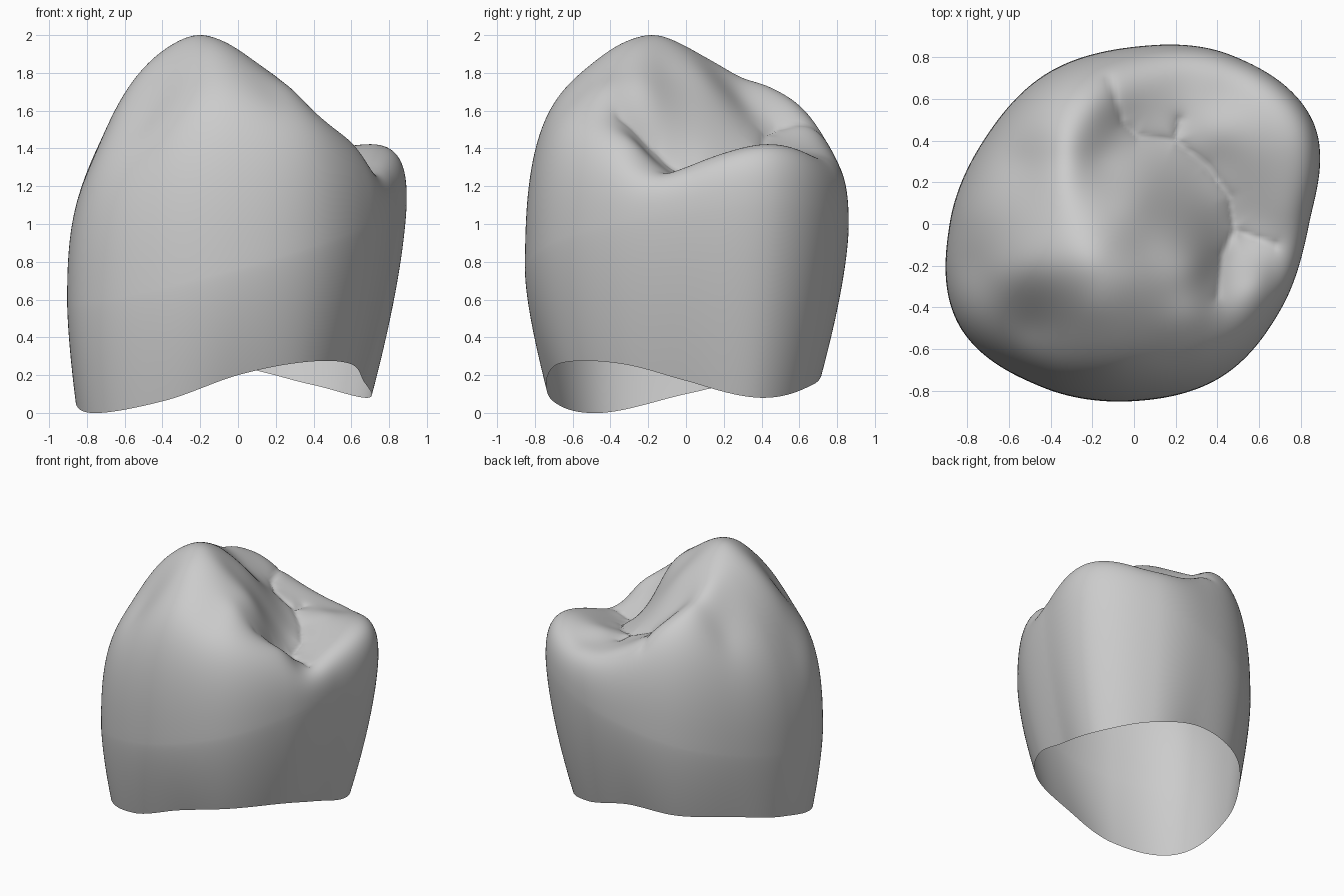
import bpy, bmesh, math
from mathutils import Vector

if "Cube" in bpy.data.objects:
    bpy.data.objects.remove(bpy.data.objects["Cube"], do_unlink=True)

AROUND, WALL, TOP = 216, 30, 76

# Widest outline radius, gum margin height and inward taper, every 30 degrees from +x
OUTLINE = [.84, .99, .935, .85, .835, .825, .885, .97, .9, .85, .845, .815]
MARGIN = [.17, .08, .15, .24, .22, .19, .10, 0, .06, .2, .27, .26]
TAPER = [.21, .2, .17, .16, .12, .08, .045, .07, .1, .14, .14, .16]

# Landmarks of the biting surface: main cusp, ridges, slopes, hollow, low cusps
LANDMARKS = [
    (-.2, -.17, 2), (-.5, -.2, 1.82), (-.65, -.23, 1.6), (-.8, -.2, 1.27),
    (-.2, -.4, 1.91), (-.15, -.57, 1.78), (-.1, -.73, 1.58), (-.5, -.5, 1.54),
    (0, -.22, 1.92), (.2, -.34, 1.78), (.3, -.42, 1.7), (.2, -.6, 1.66),
    (.4, -.5, 1.59), (.31, -.2, 1.63), (.42, -.2, 1.43), (.4, -.36, 1.58),
    (.55, -.42, 1.47), (.61, -.27, 1.4), (.69, -.24, 1.3),
    (-.24, 0, 1.94), (-.35, .2, 1.82), (-.33, .4, 1.74), (-.2, .58, 1.63),
    (-.05, .72, 1.46), (-.55, .3, 1.54),
    (.05, -.12, 1.84), (0, .1, 1.76), (.15, -.02, 1.69), (0, .27, 1.6),
    (-.17, .3, 1.68), (-.05, .48, 1.52), (.2, .4, 1.41), (.35, .28, 1.36),
    (.48, -.03, 1.29), (.68, -.1, 1.28), (.42, .45, 1.4), (.25, .7, 1.37),
    (.47, .62, 1.37), (.65, .45, 1.42), (.72, .25, 1.39), (.73, .05, 1.32),
]

# Fissure lines: the main curved groove and its two side branches
FISSURES = [
    [(-.12, .7), (-.05, .48), (.02, .42), (.2, .4), (.35, .28), (.46, .13),
     (.48, -.03), (.42, -.15), (.4, -.35)],
    [(.2, .4), (.22, .5)],
    [(.48, -.03), (.68, -.1)],
]


def cyclic(values, angle):
    """Smooth periodic interpolation of evenly spaced values."""
    n = len(values)
    f = (angle / math.tau % 1) * n
    i = int(f)
    t = f - i
    a, b, c, d = (values[(i + k) % n] for k in (-1, 0, 1, 2))
    return b + t / 2 * (c - a + t * (2*a - 5*b + 4*c - d + t * (3*(b - c) + d - a)))


def waist(x, y):
    """Height at which the wall bulges furthest."""
    return .85 + .27 * x + .1 * y


def shoulder(t):
    """Rounded fall-off from the biting surface to the wall."""
    return max(0, 1 - t ** 2.6) ** (1 / 2.6)


def kernel(dx, dy):
    return math.sqrt(dx * dx + dy * dy + .012)


def solve(rows):
    """Gaussian elimination of an augmented matrix."""
    n = len(rows)
    for i in range(n):
        p = max(range(i, n), key=lambda r: abs(rows[r][i]))
        rows[i], rows[p] = rows[p], rows[i]
        for r in range(n):
            if r != i:
                k = rows[r][i] / rows[i][i]
                rows[r] = [a - k * b for a, b in zip(rows[r], rows[i])]
    return [rows[i][n] / rows[i][i] for i in range(n)]


def lifted(x, y, z):
    """Landmark height before the shoulder fall-off is applied."""
    t = math.hypot(x, y) / cyclic(OUTLINE, math.atan2(y, x))
    w = waist(x, y)
    return w + (z - w) / shoulder(t)


WEIGHTS = solve([[kernel(x - u, y - v) for u, v, _ in LANDMARKS] + [lifted(x, y, z)]
                 for x, y, z in LANDMARKS])


def fissure_depth(x, y):
    p = Vector((x, y))
    nearest = 9
    for line in FISSURES:
        for a, b in zip(line, line[1:]):
            a, b = Vector(a), Vector(b)
            t = (p - a).dot(b - a) / (b - a).length_squared
            nearest = min(nearest, (p - a.lerp(b, min(1, max(0, t)))).length)
    return .03 * math.exp(-nearest / .03)


def biting_surface(x, y, t):
    h = sum(k * kernel(x - u, y - v) for k, (u, v, _) in zip(WEIGHTS, LANDMARKS))
    w = waist(x, y)
    return w + (h - w - fissure_depth(x, y)) * shoulder(t)


def wall_point(angle, s):
    """s runs from 0 at the gum margin to 1 at the widest outline."""
    c, n = math.cos(angle), math.sin(angle)
    radius = cyclic(OUTLINE, angle)
    low, high = cyclic(MARGIN, angle), waist(radius * c, radius * n)
    r = radius * (1 - cyclic(TAPER, angle) * (1 - s) ** 1.5)
    return (r * c, r * n, low + (high - low) * s)


def top_point(angle, t):
    r = cyclic(OUTLINE, angle) * t
    x, y = r * math.cos(angle), r * math.sin(angle)
    return (x, y, biting_surface(x, y, t))


# Crown shell: wall rings, then rings closing over the biting surface
bm = bmesh.new()
angles = [math.tau * i / AROUND for i in range(AROUND)]
rings = [[bm.verts.new(wall_point(a, k / WALL)) for a in angles] for k in range(WALL + 1)]
for k in range(1, TOP):
    t = math.cos(math.pi / 2 * k / TOP)
    rings.append([bm.verts.new(top_point(a, t)) for a in angles])
pole = bm.verts.new(top_point(0, 0))
for lower, upper in zip(rings, rings[1:]):
    for i in range(AROUND):
        j = (i + 1) % AROUND
        bm.faces.new((lower[i], lower[j], upper[j], upper[i]))
for i in range(AROUND):
    bm.faces.new((rings[-1][i], rings[-1][(i + 1) % AROUND], pole))

mesh = bpy.data.meshes.new("tooth_crown")
bm.to_mesh(mesh)
bm.free()
crown = bpy.data.objects.new("tooth_crown", mesh)
bpy.context.collection.objects.link(crown)

# Plain grey enamel
enamel = bpy.data.materials.new("grey_enamel")
enamel.use_nodes = True
colour = (.6, .6, .6, 1)
enamel.diffuse_color = colour
enamel.node_tree.nodes["Principled BSDF"].inputs["Base Color"].default_value = colour
mesh.materials.append(enamel)

mesh.polygons.foreach_set("use_smooth", [True] * len(mesh.polygons))
